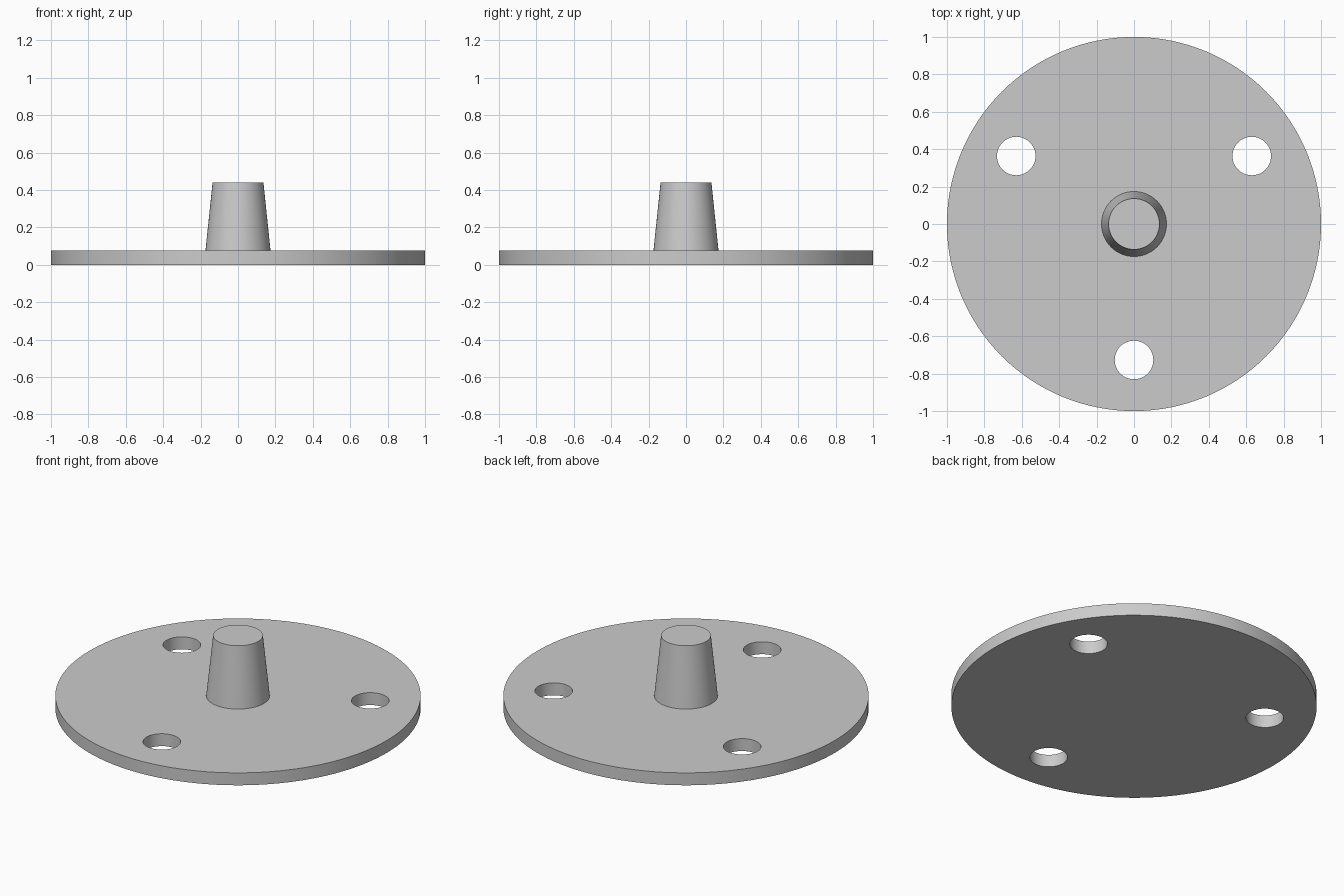
import bpy
from math import cos, sin, radians

cube = bpy.data.objects.get("Cube")
if cube:
    bpy.data.objects.remove(cube, do_unlink=True)

PLATE_TOP = 0.075
POST_TOP = 0.44
HOLE_RADIUS = 0.103
HOLE_DISTANCE = 0.727

grey = bpy.data.materials.new("plain grey")
grey.use_nodes = True
colour = (0.6, 0.6, 0.6, 1)
grey.diffuse_color = colour
grey.node_tree.nodes["Principled BSDF"].inputs["Base Color"].default_value = colour


def cone(name, bottom_radius, top_radius, z_low, z_high, x=0, y=0, sides=128):
    """Add a capped upright cone or cylinder between two heights."""
    bpy.ops.mesh.primitive_cone_add(
        vertices=sides, radius1=bottom_radius, radius2=top_radius,
        depth=z_high - z_low, location=(x, y, (z_low + z_high) / 2))
    obj = bpy.context.object
    obj.name = name
    obj.data.materials.append(grey)
    return obj


def smooth(obj):
    bpy.ops.object.select_all(action="DESELECT")
    obj.select_set(True)
    bpy.context.view_layer.objects.active = obj
    bpy.ops.object.shade_smooth_by_angle(angle=radians(30))


# Round base plate with three evenly spaced through holes
plate = cone("base_plate", 1, 1, 0, PLATE_TOP)
for angle in (30, 150, 270):
    a = radians(angle)
    cutter = cone("hole_cutter", HOLE_RADIUS, HOLE_RADIUS, -0.1, 0.2,
                  HOLE_DISTANCE * cos(a), HOLE_DISTANCE * sin(a), 64)
    cutter.hide_render = True
    bpy.context.view_layer.objects.active = plate
    cut = plate.modifiers.new("hole", "BOOLEAN")
    cut.operation = "DIFFERENCE"
    cut.solver = "EXACT"
    cut.object = cutter
    bpy.ops.object.modifier_apply(modifier=cut.name)
    bpy.data.objects.remove(cutter, do_unlink=True)
smooth(plate)

# Tapered solid post in the middle, seated on the plate
post = cone("centre_post", 0.174, 0.136, PLATE_TOP, POST_TOP, sides=64)
smooth(post)
